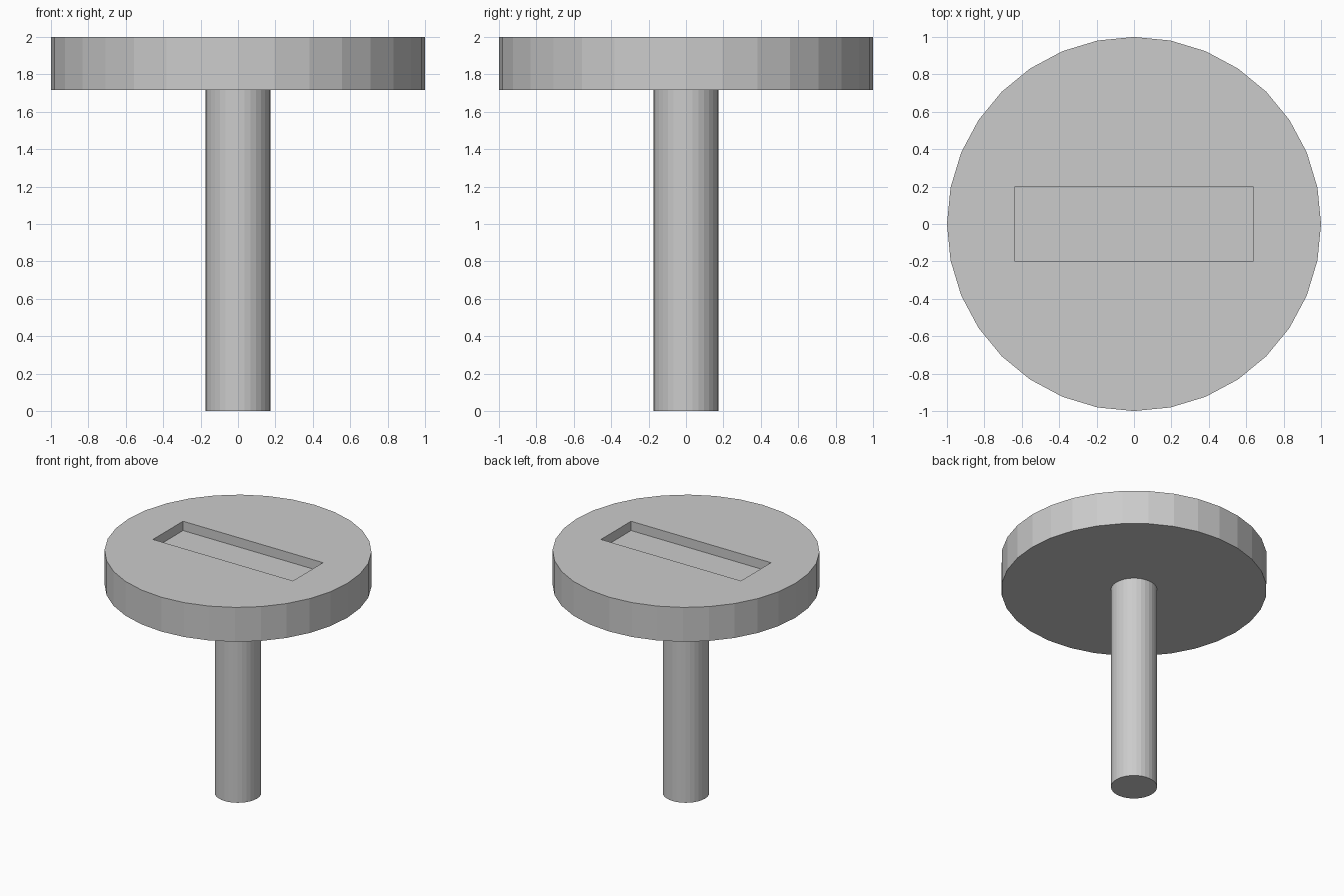
import bpy

if "Cube" in bpy.data.objects:
    bpy.data.objects.remove(bpy.data.objects["Cube"])

HEAD_Z, TOP_Z = 1.716, 2.0
SLOT_DEPTH = 0.077


def cylinder(name, radius, z0, z1, sides=32):
    bpy.ops.mesh.primitive_cylinder_add(
        vertices=sides, radius=radius, depth=z1 - z0, location=(0, 0, (z0 + z1) / 2))
    obj = bpy.context.object
    obj.name = name
    return obj


# Round shank
cylinder("shank", 0.174, 0.0, HEAD_Z)

# Flat disc head
head = cylinder("head", 1.0, HEAD_Z, TOP_Z)

# Cutter for the shallow driver slot, rising above the head
cut_top = TOP_Z + 0.2
cut_bottom = TOP_Z - SLOT_DEPTH
bpy.ops.mesh.primitive_cube_add(size=1, location=(0, 0, (cut_top + cut_bottom) / 2))
cutter = bpy.context.object
cutter.name = "slot_cutter"
cutter.scale = (1.28, 0.393, cut_top - cut_bottom)
bpy.ops.object.transform_apply(location=False, rotation=False, scale=True)

# Cut the slot, then discard the cutter
bpy.context.view_layer.objects.active = head
slot = head.modifiers.new("slot", 'BOOLEAN')
slot.operation = 'DIFFERENCE'
slot.solver = 'EXACT'
slot.object = cutter
bpy.ops.object.modifier_apply(modifier=slot.name)
bpy.data.objects.remove(cutter, do_unlink=True)
